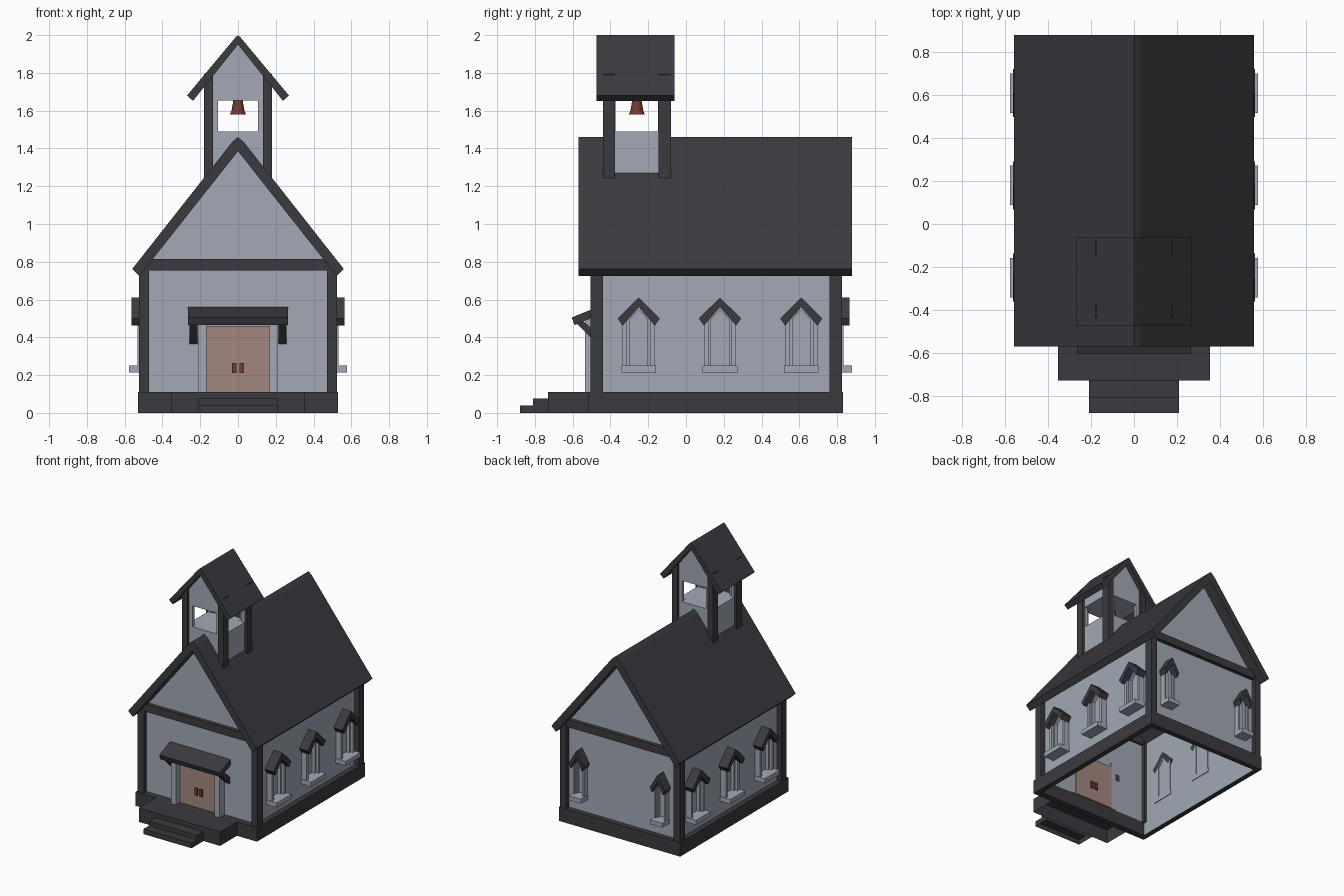
import bpy, bmesh, math
from mathutils import Matrix

if "Cube" in bpy.data.objects:
    bpy.data.objects.remove(bpy.data.objects["Cube"])


def material(name, rgb):
    m = bpy.data.materials.new(name)
    m.diffuse_color = (*rgb, 1)
    m.use_nodes = True
    m.node_tree.nodes["Principled BSDF"].inputs["Base Color"].default_value = m.diffuse_color
    return m


WALL = material("pale_grey_wall", (0.36, 0.395, 0.465))
DARK = material("charcoal_trim", (0.044, 0.042, 0.050))
DOOR = material("dusty_brown_door", (0.37, 0.245, 0.215))
RED = material("rust_red_metal", (0.17, 0.042, 0.032))


def mesh_object(name, verts, faces, mat, matrix=Matrix(), open_bottom=False):
    me = bpy.data.meshes.new(name)
    me.from_pydata(verts, [], faces)
    bm = bmesh.new()
    bm.from_mesh(me)
    bmesh.ops.recalc_face_normals(bm, faces=bm.faces)
    bm.normal_update()
    if open_bottom:
        low = [f for f in bm.faces if f.normal.z < -0.9]
        bmesh.ops.delete(bm, geom=low, context='FACES')
    bm.to_mesh(me)
    bm.free()
    me.transform(matrix)
    me.materials.append(mat)
    ob = bpy.data.objects.new(name, me)
    bpy.context.collection.objects.link(ob)
    return ob


def prism(name, pts, axis, a, b, mat, **kw):
    """Extrude a profile along axis: x takes (y, z) points, y takes (x, z)."""
    n = len(pts)
    verts = [(c, p, q) if axis == 'x' else (p, c, q) for c in (a, b) for p, q in pts]
    faces = [tuple(range(n)), tuple(range(n, 2 * n))]
    faces += [(i, (i + 1) % n, n + (i + 1) % n, n + i) for i in range(n)]
    return mesh_object(name, verts, faces, mat, **kw)


def box(name, x0, x1, y0, y1, z0, z1, mat, **kw):
    return prism(name, [(x0, z0), (x1, z0), (x1, z1), (x0, z1)], 'y', y0, y1, mat, **kw)


def mirrored(half):
    """Complete a right-hand half profile, starting and ending on the axis."""
    return half + [(-x, z) for x, z in reversed(half) if x > 1e-6]


def chevron(outer, apex_out, tip_out, apex_in, tip_in, ridge=None):
    right = ([ridge] if ridge else []) + [tip_out, tip_in]
    left = [(-x, z) for x, z in reversed(right)]
    return [(0, apex_out)] + right + [(0, apex_in)] + left


# Stone plinth: a hollow ring around the walls
def rect(x, y0, y1, z):
    return [(-x, y0, z), (x, y0, z), (x, y1, z), (-x, y1, z)]


ring = (rect(0.53, -0.52, 0.83, 0) + rect(0.53, -0.52, 0.83, 0.11)
        + rect(0.489, -0.469, 0.789, 0.11) + rect(0.489, -0.469, 0.789, 0))
ring_faces = [(4 * k + i, 4 * k + (i + 1) % 4, (4 * k + 4) % 16 + (i + 1) % 4, (4 * k + 4) % 16 + i)
              for k in range(4) for i in range(4)]
mesh_object("plinth", ring, ring_faces, DARK)

# Walls with gable ends, open below
prism("walls", [(-0.488, 0), (0.488, 0), (0.488, 0.78), (0, 1.40), (-0.488, 0.78)],
      'y', -0.47, 0.79, WALL, open_bottom=True)

# Porch platform and steps
box("porch", -0.355, 0.355, -0.73, -0.515, 0, 0.11, DARK, open_bottom=True)
prism("porch_steps", [(-0.88, 0), (-0.88, 0.04), (-0.81, 0.04), (-0.81, 0.075),
                      (-0.73, 0.075), (-0.73, 0)], 'x', -0.21, 0.21, DARK, open_bottom=True)

# Corner posts and gable beams
for sx in (-1, 1):
    for y0, y1 in ((-0.505, -0.44), (0.76, 0.825)):
        x0, x1 = sorted((sx * 0.47, sx * 0.525))
        box("corner_post", x0, x1, y0, y1, 0.10, 0.78, DARK)
for y0, y1 in ((-0.50, -0.45), (0.77, 0.82)):
    box("gable_beam", -0.48, 0.48, y0, y1, 0.755, 0.815, DARK)

# Main roof
prism("main_roof", chevron(0, 1.46, (0.56, 0.762), 1.385, (0.522, 0.725), (0.03, 1.435)),
      'y', -0.57, 0.88, DARK)

# Door leaves, handles and side columns
for s in (-1, 1):
    x0, x1 = sorted((0, s * 0.17))
    box("door_leaf", x0, x1, -0.485, -0.46, 0.11, 0.46, DOOR)
    x0, x1 = sorted((s * 0.008, s * 0.032))
    box("door_handle", x0, x1, -0.50, -0.45, 0.21, 0.265, RED)
    x0, x1 = sorted((s * 0.168, s * 0.213))
    box("door_column", x0, x1, -0.535, -0.465, 0.11, 0.50, WALL)
    # Diagonal awning bracket
    x0, x1 = sorted((s * 0.215, s * 0.257))
    prism("awning_bracket", [(-0.59, 0.485), (-0.56, 0.50), (-0.47, 0.42), (-0.47, 0.365)],
          'x', x0, x1, DARK)
prism("door_awning", [(-0.605, 0.505), (-0.47, 0.56), (-0.47, 0.515), (-0.59, 0.465)],
      'x', -0.265, 0.265, DARK)


# Windows: built facing -y, then turned onto their wall
def window(x, y, angle, width):
    m = (Matrix.Translation((x, y, 0)) @ Matrix.Rotation(angle, 4, 'Z')
         @ Matrix.Diagonal((width, 1, 1, 1)))
    prism("window_hood", chevron(0, 0.61, (0.112, 0.50), 0.56, (0.085, 0.462)),
          'y', -0.075, 0.005, DARK, matrix=m)
    box("window_sill", -0.092, 0.092, -0.09, 0.005, 0.215, 0.25, WALL, matrix=m)
    for s in (-1, 1):
        x0, x1 = sorted((s * 0.062, s * 0.085))
        box("window_jamb", x0, x1, -0.045, 0.005, 0.24, 0.50, WALL, matrix=m)
    frame = [(0, 0.57), (0.062, 0.505), (0.062, 0.24), (0.047, 0.24), (0.047, 0.495), (0, 0.545)]
    prism("window_frame", frame + [(-a, b) for a, b in reversed(frame[1:-1])],
          'y', -0.025, 0.005, WALL, matrix=m)


for y in (-0.25, 0.18, 0.61):
    window(0.488, y, math.pi / 2, 1)
    window(-0.488, y, -math.pi / 2, 1)
for x in (-0.355, 0.355):
    window(x, 0.79, math.pi, 0.58)

# Bell tower body with openings cut through both ways
tower = prism("bell_tower", [(-0.16, 1.20), (0.16, 1.20), (0.16, 1.785), (0, 1.97), (-0.16, 1.785)],
              'y', -0.42, -0.10, WALL)
cutters = [box("opening_cutter", -0.105, 0.105, -0.6, 0.1, 1.49, 1.655, WALL),
           box("opening_cutter", -0.3, 0.3, -0.373, -0.147, 1.49, 1.655, WALL),
           box("opening_cutter", -0.135, 0.135, -0.395, -0.125, 1.491, 1.654, WALL)]
for c in cutters:
    c.hide_render = True
    mod = tower.modifiers.new("opening", 'BOOLEAN')
    mod.operation = 'DIFFERENCE'
    mod.solver = 'EXACT'
    mod.object = c
dg = bpy.context.evaluated_depsgraph_get()
cut = bpy.data.meshes.new_from_object(tower.evaluated_get(dg))
tower.modifiers.clear()
tower.data = cut
for c in cutters:
    bpy.data.objects.remove(c)

# Tower posts, their tips just piercing the roof
for sx in (-1, 1):
    for y0, y1 in ((-0.44, -0.375), (-0.145, -0.08)):
        x0, x1 = sorted((sx * 0.132, sx * 0.18))
        box("tower_post", x0, x1, y0, y1, 1.23, 1.793, DARK)

# Tower roof
prism("tower_roof", chevron(0, 2.0, (0.27, 1.68), 1.95, (0.238, 1.652), (0.015, 1.986)),
      'y', -0.475, -0.06, DARK)

# Bell: lathed profile of (radius, height)
prof = [(0.042, 1.58), (0.034, 1.60), (0.028, 1.635), (0.024, 1.66)]
N = 12
bell = [(r * math.cos(2 * math.pi * i / N), -0.26 + r * math.sin(2 * math.pi * i / N), z)
        for r, z in prof for i in range(N)]
bell_faces = [(k * N + i, k * N + (i + 1) % N, (k + 1) * N + (i + 1) % N, (k + 1) * N + i)
              for k in range(len(prof) - 1) for i in range(N)]
bell_faces += [tuple(range(N)), tuple(range(3 * N, 4 * N))]
mesh_object("bell", bell, bell_faces, RED)
